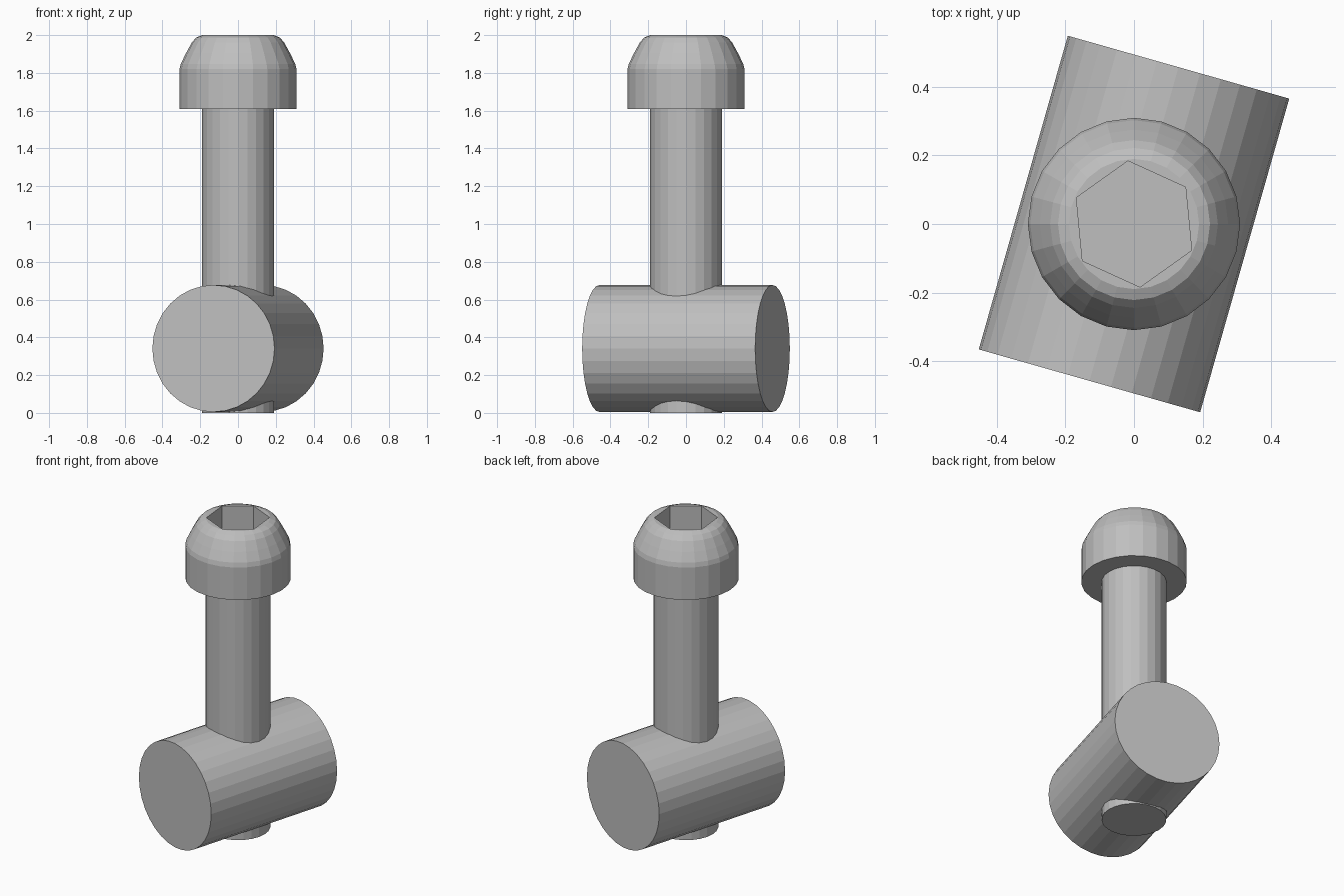
import bpy, bmesh, math
from mathutils import Matrix

if "Cube" in bpy.data.objects:
    bpy.data.objects.remove(bpy.data.objects["Cube"])

steel = bpy.data.materials.new("grey_steel")
steel.diffuse_color = (0.52, 0.52, 0.52, 1)
steel.use_nodes = True
steel.node_tree.nodes["Principled BSDF"].inputs["Base Color"].default_value = steel.diffuse_color


def lathe(name, profile, sides, turn=0.0):
    """Closed flat-faced solid of revolution around z from (radius, height) pairs."""
    bm = bmesh.new()
    rings = []
    for r, z in profile:
        rings.append([bm.verts.new((r * math.cos(turn + math.tau * i / sides),
                                    r * math.sin(turn + math.tau * i / sides), z))
                      for i in range(sides)])
    for a, b in zip(rings, rings[1:]):
        for i in range(sides):
            j = (i + 1) % sides
            bm.faces.new((a[i], a[j], b[j], b[i]))
    bm.faces.new(rings[0][::-1])
    bm.faces.new(rings[-1])
    mesh = bpy.data.meshes.new(name)
    bm.to_mesh(mesh)
    bm.free()
    mesh.materials.append(steel)
    obj = bpy.data.objects.new(name, mesh)
    bpy.context.collection.objects.link(obj)
    return obj


# Cross barrel, lying down and turned about the bolt axis
R, L = 0.336, 0.952
barrel = lathe("barrel_nut", [(R, -L / 2), (R, L / 2)], 32)
barrel.data.transform(Matrix.Translation((0, 0, 0.341))
                      @ Matrix.Rotation(math.radians(-15.85), 4, 'Z')
                      @ Matrix.Rotation(math.radians(-90), 4, 'X'))

# Bolt shaft, running through the barrel and just out below it
lathe("bolt_shaft", [(0.19, 0), (0.19, 1.62)], 24)

# Domed bolt head
head = lathe("bolt_head", [(0.31, 1.61), (0.31, 1.82), (0.303, 1.848), (0.275, 1.905),
                           (0.245, 1.96), (0.222, 1.987), (0.19, 2.0)], 24)

# Hexagonal key socket cut into the head
cutter = lathe("socket_cutter", [(0.185, 1.8), (0.185, 2.1)], 6, math.radians(95.5))
cutter.hide_render = True
cutter.hide_set(True)
cut = head.modifiers.new("hex_socket", 'BOOLEAN')
cut.operation = 'DIFFERENCE'
cut.solver = 'EXACT'
cut.object = cutter
